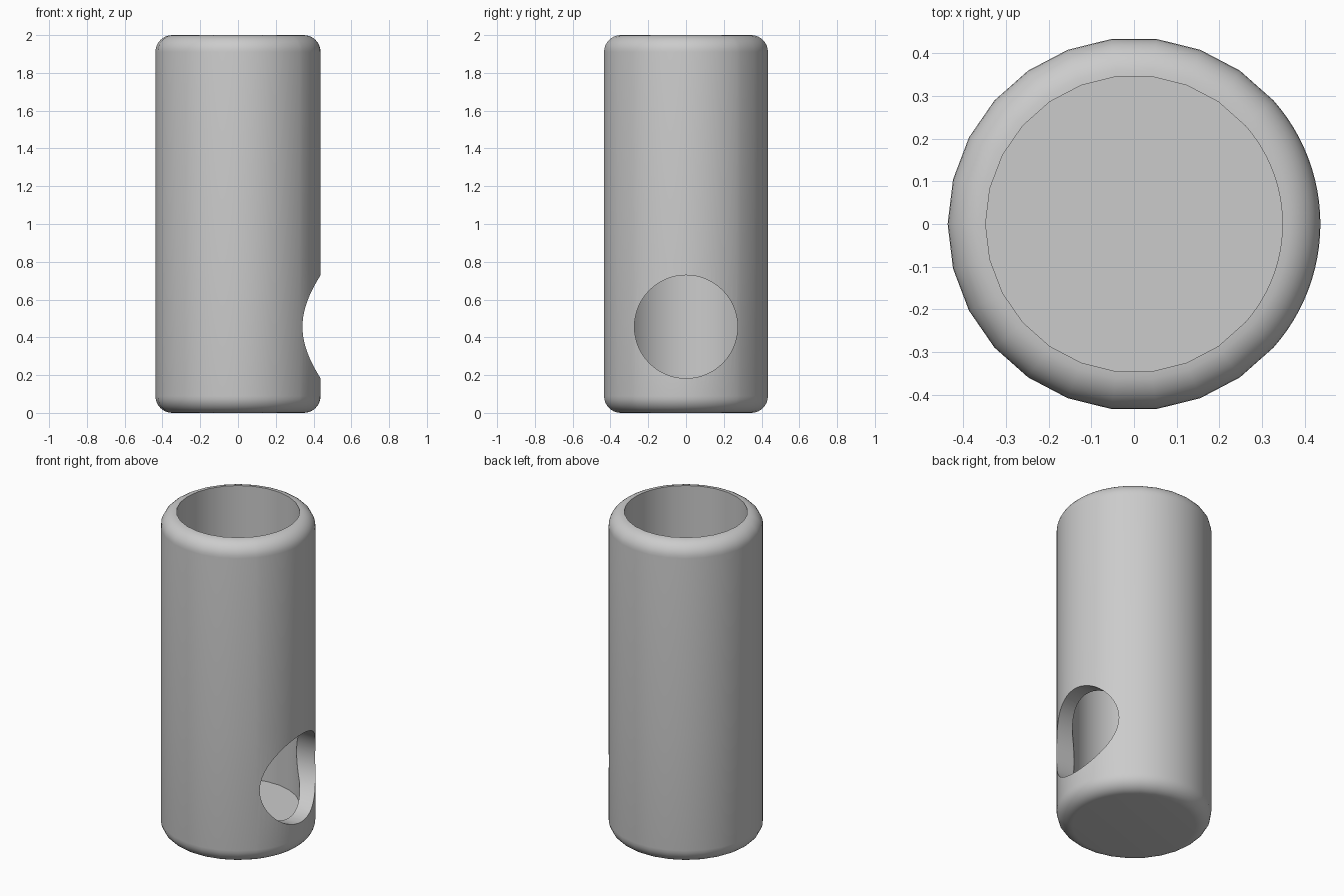
import bpy, bmesh
from math import sin, cos, pi, radians

cube = bpy.data.objects.get("Cube")
if cube:
    bpy.data.objects.remove(cube, do_unlink=True)

OUTER, INNER, HEIGHT, FLOOR = 0.437, 0.348, 2.0, 0.174
FILLET = OUTER - INNER
HOLE_R, HOLE_Z = 0.273, 0.456
SEGMENTS = 26

grey = bpy.data.materials.new("plain grey")
grey.use_nodes = True
colour = (0.6, 0.6, 0.6, 1)
grey.diffuse_color = colour
grey.node_tree.nodes["Principled BSDF"].inputs["Base Color"].default_value = colour


def fillet(z, start):
    """Quarter-round profile points about the centre (INNER, z)."""
    angles = [start + i * pi / 16 for i in range(9)]
    return [(INNER + FILLET * cos(a), z + FILLET * sin(a)) for a in angles]


def lathe(name, profile, angles):
    """Revolve a profile about z and close both ends with flat caps."""
    bm = bmesh.new()
    rings = [[bm.verts.new((r * cos(a), r * sin(a), z)) for a in angles]
             for r, z in profile]
    n = len(angles)
    for low, high in zip(rings, rings[1:]):
        for i in range(n):
            j = (i + 1) % n
            bm.faces.new((low[i], low[j], high[j], high[i]))
    bm.faces.new(rings[0][::-1])
    bm.faces.new(rings[-1])
    bmesh.ops.recalc_face_normals(bm, faces=bm.faces)
    mesh = bpy.data.meshes.new(name)
    bm.to_mesh(mesh)
    bm.free()
    obj = bpy.data.objects.new(name, mesh)
    bpy.context.collection.objects.link(obj)
    mesh.materials.append(grey)
    return obj


# Hollow cup: outer wall with rounded ends, then down the bore to the floor;
# the steps are finer around the side hole
step = 2 * pi / SEGMENTS
angles = []
for i in range(SEGMENTS):
    parts = 4 if i < 3 or i >= SEGMENTS - 3 else 1
    angles += [(i + k / parts) * step for k in range(parts)]
profile = fillet(FILLET, -pi / 2)
profile += [(OUTER, HOLE_Z + HOLE_R + 0.08)]
profile += fillet(HEIGHT - FILLET, 0)
profile += [(INNER, HOLE_Z + HOLE_R + 0.08), (INNER, FLOOR)]
cup = lathe("hollow_cup", profile, angles)

# Round side hole through the left wall
bpy.ops.mesh.primitive_cylinder_add(vertices=64, radius=HOLE_R, depth=0.8,
                                    location=(0.5, 0, HOLE_Z),
                                    rotation=(0, pi / 2, 0))
cutter = bpy.context.object
cutter.name = "side_hole_cutter"
cutter.hide_render = True
cutter.data.materials.append(grey)

bpy.ops.object.select_all(action="DESELECT")
cup.select_set(True)
bpy.context.view_layer.objects.active = cup
cut = cup.modifiers.new("side_hole", "BOOLEAN")
cut.operation = "DIFFERENCE"
cut.solver = "EXACT"
cut.object = cutter
bpy.ops.object.modifier_apply(modifier=cut.name)
bpy.data.objects.remove(cutter, do_unlink=True)
bpy.ops.object.shade_smooth_by_angle(angle=radians(35))
